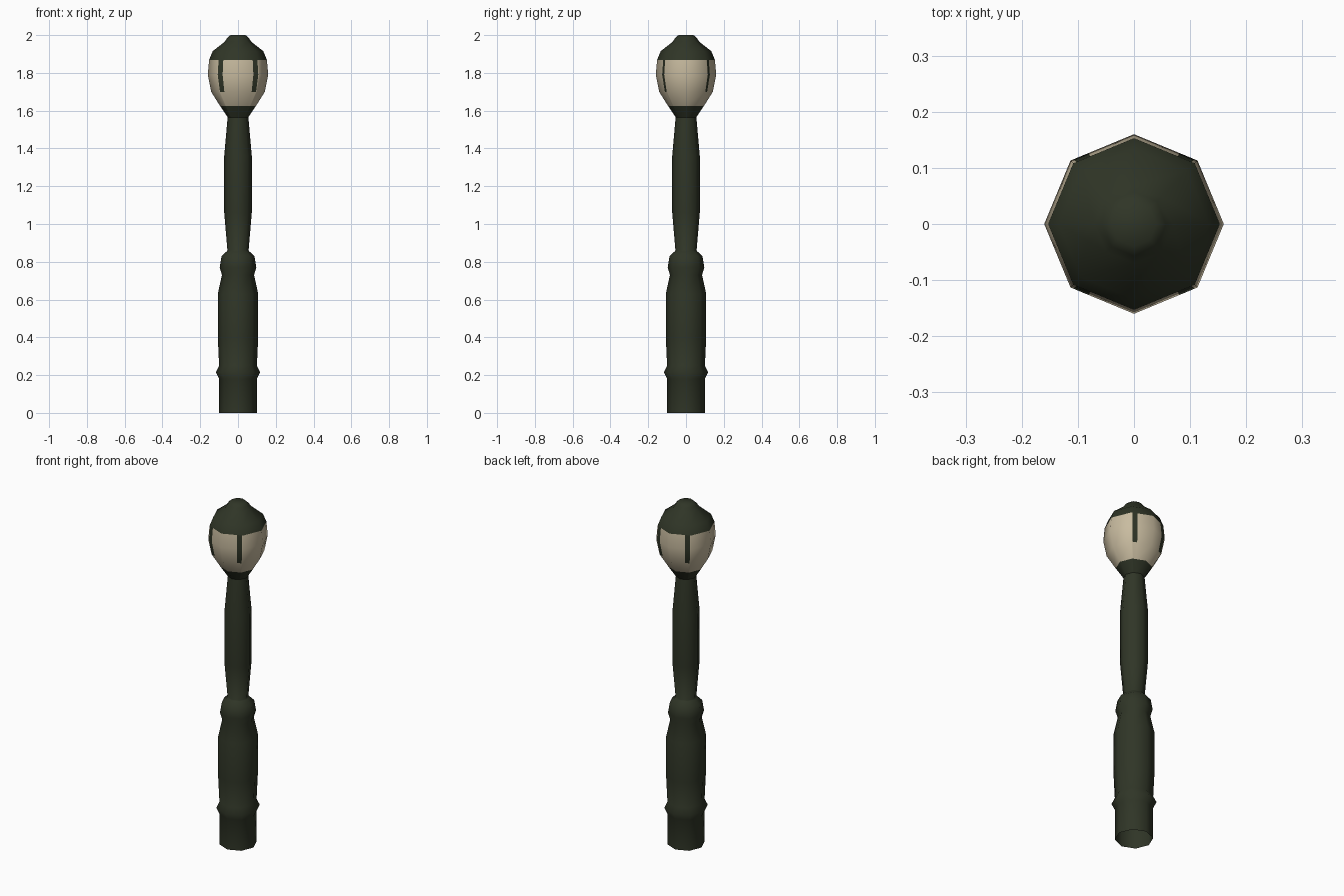
import bpy, bmesh, math

if "Cube" in bpy.data.objects:
    bpy.data.objects.remove(bpy.data.objects["Cube"])


def material(name, rgb):
    m = bpy.data.materials.new(name)
    m.diffuse_color = (*rgb, 1)
    m.use_nodes = True
    m.node_tree.nodes["Principled BSDF"].inputs["Base Color"].default_value = m.diffuse_color
    return m


green = material("dark_green_paint", (0.029, 0.036, 0.020))
cream = material("cream_glass", (0.58, 0.50, 0.35))


def octagon(splits=False):
    """Unit octagon; splits adds cut points for the four lantern bars."""
    c = [(math.cos(i * math.pi / 4), math.sin(i * math.pi / 4)) for i in range(8)]
    if not splits:
        return c
    pts = []
    for i in range(8):
        a, b = c[i], c[(i + 1) % 8]
        pts.append(a)
        # faces touching the front (-y) or back (+y) corner carry a bar
        fr = {1: (0.05, 0.28), 5: (0.05, 0.28), 2: (0.72, 0.95), 6: (0.72, 0.95)}.get(i, ())
        pts += [(a[0] + (b[0] - a[0]) * f, a[1] + (b[1] - a[1]) * f) for f in fr]
    return pts


def lathe(name, profile, ring, cap_top=False, rule=None):
    bm = bmesh.new()
    rows = [[bm.verts.new((r * x, r * y, z)) for x, y in ring] for r, z in profile]
    n = len(ring)
    for lo, hi in zip(rows, rows[1:]):
        for j in range(n):
            k = (j + 1) % n
            f = bm.faces.new((lo[j], lo[k], hi[k], hi[j]))
            if rule:
                f.material_index = rule(f)
    if cap_top:
        bm.faces.new(rows[-1])
    me = bpy.data.meshes.new(name)
    bm.to_mesh(me)
    bm.free()
    ob = bpy.data.objects.new(name, me)
    bpy.context.collection.objects.link(ob)
    me.materials.append(green)
    me.materials.append(cream)
    bpy.context.view_layer.objects.active = ob
    ob.select_set(True)
    bpy.ops.object.shade_smooth_by_angle(angle=math.radians(60))
    ob.select_set(False)
    return ob


# base and tapered pole
lathe("post", [(0.10, 0), (0.10, 0.18), (0.117, 0.215), (0.10, 0.25),
               (0.107, 0.40), (0.107, 0.63), (0.085, 0.73), (0.097, 0.77),
               (0.087, 0.83), (0.06, 0.855), (0.056, 0.86), (0.073, 1.06),
               (0.073, 1.36), (0.055, 1.565)], octagon())


# lantern: glass panes with four bars
def glass(f):
    c = f.calc_center_median()
    if not 1.625 < c.z < 1.87:
        return 0
    edge = min(math.hypot(v.co.x, v.co.y) for v in f.verts)
    ratio = abs(c.x) / max(abs(c.y), 1e-6)
    width = max(v.co.x for v in f.verts) - min(v.co.x for v in f.verts)
    return 0 if 0.55 < ratio < 0.95 and width < 0.35 * edge else 1


lathe("lantern", [(0.055, 1.565), (0.095, 1.625), (0.142, 1.70),
                  (0.16, 1.79), (0.153, 1.868)], octagon(True), rule=glass)

# lantern cap
lathe("lantern_cap", [(0.153, 1.868), (0.134, 1.915), (0.07, 1.965),
                      (0.057, 1.985), (0.04, 2.0)], octagon(), cap_top=True)
